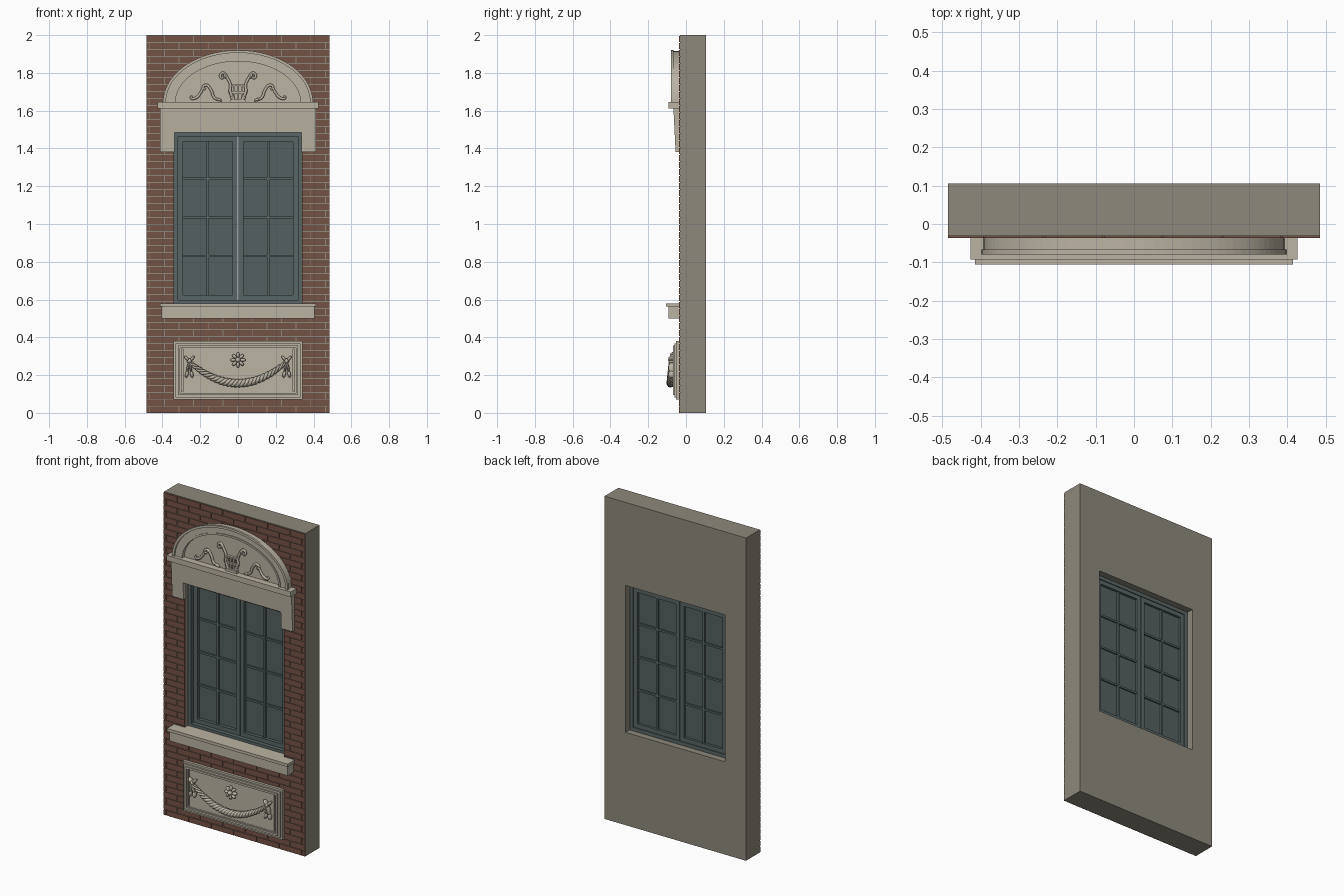
import bpy, bmesh, math
from mathutils import Vector

if "Cube" in bpy.data.objects:
    bpy.data.objects.remove(bpy.data.objects["Cube"])


def material(name, rgb):
    m = bpy.data.materials.new(name)
    m.use_nodes = True
    m.diffuse_color = (*rgb, 1)
    m.node_tree.nodes["Principled BSDF"].inputs["Base Color"].default_value = (*rgb, 1)
    return m


STONE = material("pale stone", (0.50, 0.455, 0.37))
PLASTER = material("taupe plaster", (0.27, 0.25, 0.20))
BRICK = material("red brick", (0.175, 0.085, 0.06))
PAINT = material("slate paint", (0.10, 0.13, 0.13))
GLASS = material("dark glass", (0.09, 0.115, 0.115))


def finish(name, bm, mat, smooth=False):
    bmesh.ops.recalc_face_normals(bm, faces=bm.faces)
    me = bpy.data.meshes.new(name)
    bm.to_mesh(me)
    bm.free()
    me.materials.append(mat)
    for p in me.polygons:
        p.use_smooth = smooth
    ob = bpy.data.objects.new(name, me)
    bpy.context.collection.objects.link(ob)
    return ob


def add_box(bm, x0, x1, y0, y1, z0, z1):
    vs = bmesh.ops.create_cube(bm, size=1)["verts"]
    for v in vs:
        v.co = Vector((x0 if v.co.x < 0 else x1, y0 if v.co.y < 0 else y1, z0 if v.co.z < 0 else z1))


def boxes(name, mat, *items):
    bm = bmesh.new()
    for b in items:
        add_box(bm, *b)
    return finish(name, bm, mat)


def frame(name, mat, x0, x1, z0, z1, w, y0, y1):
    return boxes(name, mat, (x0, x0 + w, y0, y1, z0, z1), (x1 - w, x1, y0, y1, z0, z1),
                 (x0 + w, x1 - w, y0, y1, z0, z0 + w), (x0 + w, x1 - w, y0, y1, z1 - w, z1))


def prism(name, mat, pts, front, back):
    """Extrude an x-z outline; front gives y for a height z."""
    bm = bmesh.new()
    f = [bm.verts.new((x, front(z), z)) for x, z in pts]
    b = [bm.verts.new((x, back, z)) for x, z in pts]
    bm.faces.new(f)
    bm.faces.new(b[::-1])
    for i in range(len(pts)):
        j = (i + 1) % len(pts)
        bm.faces.new((f[i], f[j], b[j], b[i]))
    return finish(name, bm, mat)


def tube(name, paths, radius, bezier=True):
    """Stone tubes through lists of (x, y, z, thickness)."""
    cu = bpy.data.curves.new(name, "CURVE")
    cu.dimensions = "3D"
    cu.bevel_depth = radius
    cu.bevel_resolution = 1
    cu.resolution_u = 5
    cu.use_fill_caps = True
    for pts in paths:
        s = cu.splines.new("BEZIER" if bezier else "POLY")
        target = s.bezier_points if bezier else s.points
        target.add(len(pts) - 1)
        for p, (x, y, z, r) in zip(target, pts):
            p.co = (x, y, z) if bezier else (x, y, z, 1)
            p.radius = r
            if bezier:
                p.handle_left_type = p.handle_right_type = "AUTO"
    cu.materials.append(STONE)
    ob = bpy.data.objects.new(name, cu)
    bpy.context.collection.objects.link(ob)
    return ob


def blobs(name, items):
    """Stone ellipsoids: centre, half sizes, turn in the x-z plane."""
    bm = bmesh.new()
    for c, s, turn in items:
        ca, sa = math.cos(turn), math.sin(turn)
        for v in bmesh.ops.create_icosphere(bm, subdivisions=2, radius=1)["verts"]:
            x, y, z = v.co.x * s[0], v.co.y * s[1], v.co.z * s[2]
            v.co = Vector((c[0] + x * ca - z * sa, c[1] + y, c[2] + x * sa + z * ca))
    return finish(name, bm, STONE, True)


def mirrored(paths):
    return paths + [[(-x, y, z, r) for x, y, z, r in p] for p in paths]


# Wall with a window opening
W, OX, OZ0, OZ1 = 0.485, 0.34, 0.575, 1.485
MORTAR, BACK = -0.031, 0.105
boxes("wall", PLASTER, (-W, -OX, MORTAR, BACK, 0, 2), (OX, W, MORTAR, BACK, 0, 2),
      (-OX, OX, MORTAR, BACK, 0, OZ0), (-OX, OX, MORTAR, BACK, OZ1, 2))

# Thin bricks in running bond on the front
COURSES, LENGTH, GAP = 54, 0.155, 0.0045
rise = 2 / COURSES
bricks = []
for c in range(COURSES):
    z0, z1 = c * rise, (c + 1) * rise - GAP
    beside = z1 > OZ0 and z0 < OZ1
    spans = [(-W, -OX), (OX, W)] if beside else [(-W, W)]
    for a, b in spans:
        for k in range(-4, 5):
            x0 = (k + 0.5 * (c % 2)) * LENGTH
            lo, hi = max(x0, a), min(x0 + LENGTH - GAP, b)
            if hi - lo > 0.008:
                bricks.append((lo, hi, -0.036, MORTAR + 0.001, z0, z1))
boxes("bricks", BRICK, *bricks)

# Window: outer frame, two sashes with glazing bars, glass
frame("window_frame", PAINT, -OX, OX, OZ0, OZ1, 0.022, -0.005, 0.065)
for side, x0, x1 in (("right", -0.318, -0.002), ("left", 0.002, 0.318)):
    frame(side + "_sash", PAINT, x0, x1, 0.597, 1.463, 0.026, 0.02, 0.06)
    mid = (x0 + x1) / 2
    bars = [(mid - 0.006, mid + 0.006, 0.028, 0.056, 0.62, 1.45)]
    bars += [(x0 + 0.02, x1 - 0.02, 0.03, 0.054, z - 0.006, z + 0.006) for z in (0.83, 1.035, 1.24)]
    boxes(side + "_glazing_bars", PAINT, *bars)
    boxes(side + "_glass", GLASS, (x0 + 0.02, x1 - 0.02, 0.04, 0.045, 0.61, 1.45))

# Sill
boxes("sill", STONE, (-0.405, 0.405, -0.092, 0.0, 0.50, 0.562), (-0.414, 0.414, -0.105, 0.0, 0.562, 0.58))

# Lintel with ears, leaning out slightly, and cornice above
lintel = [(-0.413, 1.38), (-0.335, 1.38), (-0.335, 1.485), (0.335, 1.485),
          (0.335, 1.38), (0.413, 1.38), (0.413, 1.612), (-0.413, 1.612)]
prism("lintel", STONE, lintel, lambda z: -0.055 - 0.05 * (z - 1.38), MORTAR)
boxes("cornice", STONE, (-0.426, 0.426, -0.092, MORTAR, 1.612, 1.645))

# Arched pediment: tympanum, band and two beads
BASE = 1.643


def arc(a, h, n=48):
    return [(a * math.cos(math.pi * i / n), BASE + h * math.sin(math.pi * i / n)) for i in range(n + 1)]


prism("tympanum", STONE, arc(0.345, 0.23), lambda z: -0.052, MORTAR)
prism("arch_band", STONE, arc(0.392, 0.272) + arc(0.335, 0.222)[::-1], lambda z: -0.07, MORTAR)
prism("outer_bead", STONE, arc(0.397, 0.277) + arc(0.382, 0.263)[::-1], lambda z: -0.08, -0.066)
prism("inner_bead", STONE, arc(0.342, 0.229) + arc(0.331, 0.218)[::-1], lambda z: -0.075, -0.05)

# Lyre and side scrolls on the tympanum
Y = -0.06
arm = [(0.022, Y, 1.66, 1), (0.042, Y, 1.70, 1.1), (0.04, Y, 1.735, 1), (0.055, Y, 1.77, 1), (0.08, Y, 1.80, 1),
       (0.094, Y, 1.785, 0.9), (0.085, Y, 1.772, 0.9), (0.076, Y, 1.782, 0.8)]
scroll = [(0.085, Y, 1.652, 0.7), (0.125, Y, 1.668, 1), (0.143, Y, 1.71, 1), (0.17, Y, 1.736, 1),
          (0.186, Y, 1.72, 0.9), (0.172, Y, 1.712, 0.8)]
tail = [(0.182, Y, 1.73, 0.8), (0.198, Y, 1.695, 1), (0.225, Y, 1.667, 1), (0.25, Y, 1.668, 0.8), (0.243, Y, 1.68, 0.6)]
tube("lyre_arms", mirrored([arm]), 0.008)
tube("scrolls", mirrored([scroll, tail]), 0.008)
boxes("lyre_strings", STONE, *[(x - 0.003, x + 0.003, -0.064, -0.05, 1.66, 1.735) for x in (-0.02, 0, 0.02)],
      (-0.046, 0.046, -0.068, -0.05, 1.692, 1.702), (-0.04, 0.04, -0.068, -0.05, 1.73, 1.738),
      (-0.04, 0.04, -0.07, -0.05, 1.645, 1.66))
blobs("lyre_leaves", [((s * x, Y, z), (0.016, 0.01, 0.007), s * t)
                      for s in (-1, 1) for x, z, t in ((0.03, 1.665, 0.8), (0.07, 1.785, 1.2), (0.1, 1.658, 0.4))])

# Panel below the window
boxes("panel", STONE, (-0.342, 0.342, -0.052, MORTAR, 0.07, 0.38))
frame("panel_outer_moulding", STONE, -0.33, 0.33, 0.082, 0.368, 0.03, -0.062, -0.05)
frame("panel_inner_moulding", STONE, -0.318, 0.318, 0.094, 0.356, 0.012, -0.07, -0.05)
boxes("panel_field", STONE, (-0.29, 0.29, -0.06, -0.05, 0.112, 0.338))

# Twisted garland, thicker in the middle
strands = []
for k in range(3):
    pts = []
    for i in range(121):
        t = i / 60 - 1
        swell = 0.5 + 0.5 * (1 - t * t)
        turn = t * 26 + k * math.tau / 3
        slope = math.atan(0.86 * t)
        off = 0.012 * swell * math.cos(turn)
        pts.append((0.25 * t - off * math.sin(slope), -0.081 + 0.012 * swell * math.sin(turn),
                    0.157 + 0.108 * t * t + off * math.cos(slope), swell))
    strands.append(pts)
tube("garland", strands, 0.011, bezier=False)

# Bows and hanging tassels at the garland ends
drops = []
for s in (-1, 1):
    for dx, dz, w, h, t in ((0, 0.275, 0.014, 0.014, 0), (-0.014, 0.288, 0.008, 0.018, 0.7), (0.014, 0.288, 0.008, 0.018, -0.7),
                            (-0.006, 0.24, 0.007, 0.028, -0.2), (0.008, 0.24, 0.007, 0.028, 0.2),
                            (-0.012, 0.205, 0.009, 0.02, -0.2), (0.014, 0.205, 0.009, 0.02, 0.2)):
        drops.append(((s * (0.257 + dx), -0.076, dz), (w, 0.018, h), s * t))
blobs("tassels", drops)

# Eight-petalled rosette
petals = [((0, -0.075, 0.28), (0.014, 0.02, 0.014), 0)]
for k in range(8):
    a = k * math.tau / 8
    petals.append(((0.026 * math.cos(a), -0.07, 0.28 + 0.026 * math.sin(a)), (0.016, 0.014, 0.009), a))
blobs("rosette", petals)
